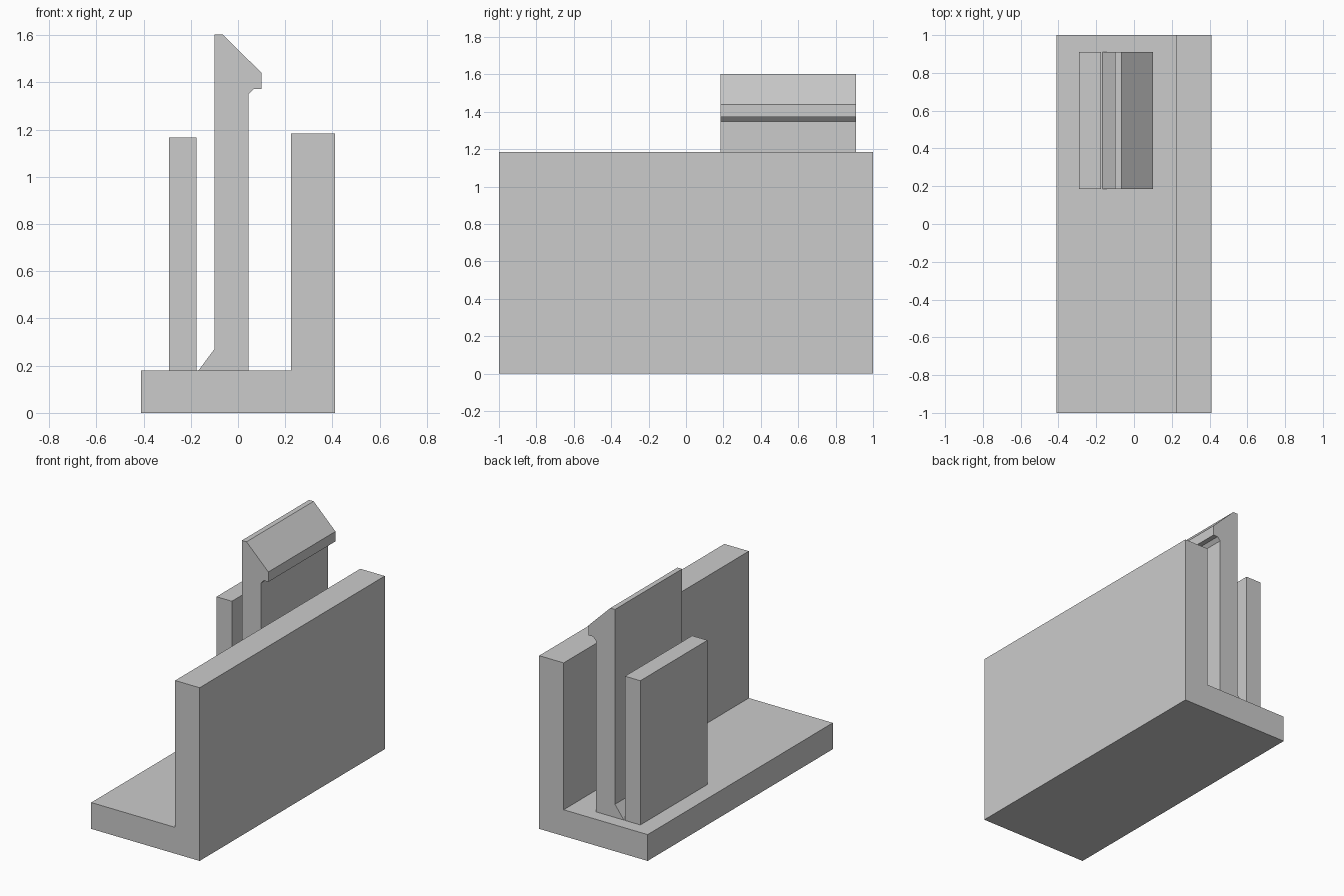
import bpy
import bmesh

default_cube = bpy.data.objects.get("Cube")
if default_cube:
    bpy.data.objects.remove(default_cube, do_unlink=True)

# Single plain grey material
grey = bpy.data.materials.new("plain grey")
grey.use_nodes = True
colour = (0.6, 0.6, 0.6, 1)
grey.diffuse_color = colour
grey.node_tree.nodes["Principled BSDF"].inputs["Base Color"].default_value = colour


def extrude_profile(name, profile, y_front, y_back):
    """Extrude an x-z outline along y into a flat-shaded solid."""
    bm = bmesh.new()
    face = bm.faces.new([bm.verts.new((x, y_front, z)) for x, z in profile])
    result = bmesh.ops.extrude_face_region(bm, geom=[face])
    moved = [g for g in result["geom"] if isinstance(g, bmesh.types.BMVert)]
    bmesh.ops.translate(bm, verts=moved, vec=(0, y_back - y_front, 0))
    bmesh.ops.recalc_face_normals(bm, faces=bm.faces)
    mesh = bpy.data.meshes.new(name)
    bm.to_mesh(mesh)
    bm.free()
    mesh.materials.append(grey)
    obj = bpy.data.objects.new(name, mesh)
    bpy.context.collection.objects.link(obj)
    return obj


floor = 0.18
clip_front, clip_back = 0.185, 0.91

# L-shaped bracket: floor plate and tall side wall
extrude_profile("angle_bracket", [
    (-0.41, 0), (0.41, 0), (0.41, 1.184), (0.225, 1.184),
    (0.225, floor), (-0.41, floor)], -1, 1)

# Snap hook with a braced foot and a sloped, undercut head
extrude_profile("snap_hook", [
    (-0.167, floor), (0.044, floor), (0.044, 1.349), (0.066, 1.372),
    (0.10, 1.372), (0.10, 1.44), (-0.065, 1.602), (-0.10, 1.602),
    (-0.10, 0.27)], clip_front, clip_back)

# Backing wall behind the hook
extrude_profile("backing_wall", [
    (-0.292, floor), (-0.176, floor), (-0.176, 1.166), (-0.292, 1.166)],
    clip_front, clip_back)
